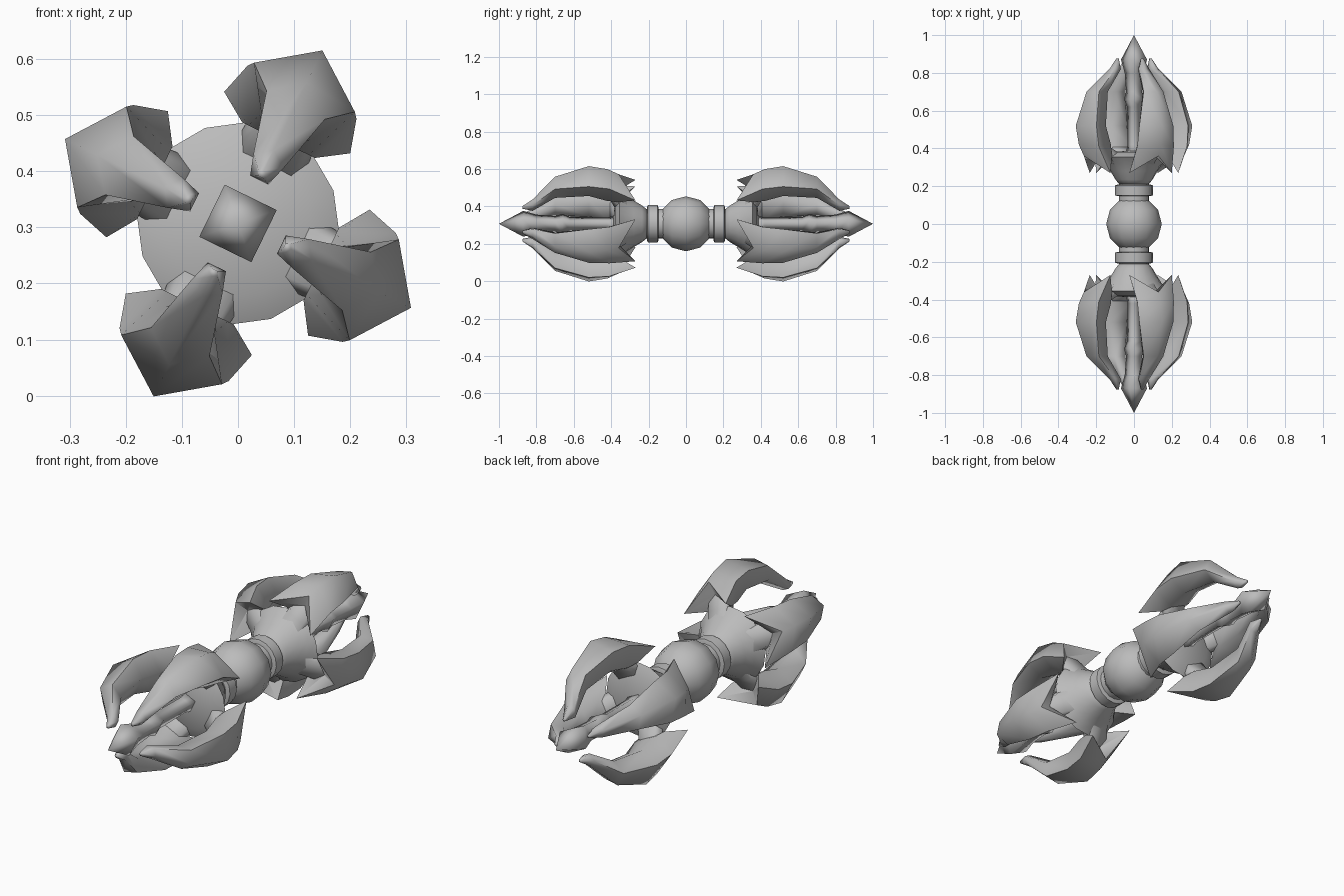
import bpy, bmesh, math
from mathutils import Vector

cube = bpy.data.objects.get("Cube")
if cube:
    bpy.data.objects.remove(cube, do_unlink=True)

AXIS_Z = 0.307
TURN = math.radians(64)   # direction of the first prong

metal = bpy.data.materials.new("grey_metal")
metal.use_nodes = True
GREY = (0.5, 0.5, 0.5, 1)
metal.diffuse_color = GREY
metal.node_tree.nodes["Principled BSDF"].inputs["Base Color"].default_value = GREY


def place(angle, side, radius, y):
    """Point given along a radial direction, sideways from it, and along the axis."""
    c, s = math.cos(angle), math.sin(angle)
    return Vector((c * radius - s * side, y, AXIS_Z + s * radius + c * side))


def loft(name, rings, smooth):
    """Skin a list of closed rings and cap both ends."""
    bm = bmesh.new()
    loops = [[bm.verts.new(p) for p in ring] for ring in rings]
    n = len(loops[0])
    for a, b in zip(loops, loops[1:]):
        for i in range(n):
            j = (i + 1) % n
            bm.faces.new((a[i], a[j], b[j], b[i]))
    bm.faces.new(loops[0])
    bm.faces.new(loops[-1])
    bmesh.ops.remove_doubles(bm, verts=bm.verts, dist=0.0005)
    bmesh.ops.recalc_face_normals(bm, faces=bm.faces)
    mesh = bpy.data.meshes.new(name)
    bm.to_mesh(mesh)
    bm.free()
    obj = bpy.data.objects.new(name, mesh)
    bpy.context.collection.objects.link(obj)
    mesh.materials.append(metal)
    bpy.ops.object.select_all(action='DESELECT')
    obj.select_set(True)
    bpy.context.view_layer.objects.active = obj
    bpy.ops.object.shade_smooth_by_angle(angle=math.radians(smooth))


def lathe(name, profile, sides, end=1, start=TURN, smooth=50):
    """Turn (y, radius) points around the long axis."""
    rings = [[place(start + math.tau * i / sides, 0, r, end * y) for i in range(sides)]
             for y, r in profile]
    loft(name, rings, smooth)


def prong(name, angle, end):
    # y, ridge radius, shoulder y, half width, shoulder radius, inner half width, inner radius
    sections = [
        (0.36, 0.295, 0.27, 0.125, 0.20, 0.072, 0.165),
        (0.42, 0.325, 0.41, 0.108, 0.26, 0.060, 0.165),
        (0.52, 0.343, 0.52, 0.100, 0.27, 0.050, 0.190),
        (0.70, 0.280, 0.70, 0.058, 0.235, 0.032, 0.170),
        (0.82, 0.145, 0.82, 0.030, 0.125, 0.018, 0.086),
        (0.875, 0.105, 0.875, 0.008, 0.10, 0.005, 0.092),
    ]
    # the first ring is the deep point of the notch between the barbs
    rings = [[place(angle, 0, 0.23, end * 0.37)] * 5]
    for y, ridge, ys, w, rs, wi, ri in sections:
        rings.append([place(angle, s, r, end * yy) for s, r, yy in (
            (0, ridge, y), (w, rs, ys), (wi, ri, y), (-wi, ri, y), (-w, rs, ys))])
    # drop the collapsed ring's own cap by skinning towards a tiny ring
    rings[0] = [p.lerp(rings[0][0], 0.98) for p in rings[1]]
    loft(name, rings, 80)


def arm(name, angle, end):
    # radius, back y, front y, half width
    rings = []
    for r, y0, y1, w in ((0.10, 0.29, 0.37, 0.07), (0.17, 0.335, 0.41, 0.065),
                         (0.25, 0.38, 0.48, 0.055)):
        mid = (y0 + y1) / 2
        rings.append([place(angle, s, r, end * y) for s, y in (
            (-w * 0.7, y0), (w * 0.7, y0), (w, mid), (w * 0.7, y1), (-w * 0.7, y1), (-w, mid))])
    loft(name, rings, 80)


# central grip ball
ball = [(-0.15 * math.cos(math.pi * i / 6), max(0.0, 0.147 * math.sin(math.pi * i / 6)))
        for i in range(7)]
lathe("grip_ball", ball, 12, start=math.pi / 2)

# mirrored heads
for label, end in (("front", -1), ("back", 1)):
    lathe(label + "_neck", [(0.11, 0.08), (0.25, 0.08)], 16, end)
    lathe(label + "_collar", [(0.148, 0.09), (0.152, 0.1), (0.204, 0.1), (0.208, 0.09)], 16, end)
    lathe(label + "_hub", [(0.206, 0.075), (0.235, 0.098), (0.28, 0.125), (0.32, 0.15),
                           (0.355, 0.18), (0.38, 0.13), (0.39, 0.0)], 16, end, smooth=80)
    lathe(label + "_spike", [(0.36, 0.05), (0.42, 0.036), (0.62, 0.038), (0.66, 0.056),
                             (0.70, 0.044), (0.80, 0.052), (0.87, 0.073), (1.0, 0.0)],
          4, end, TURN + math.pi / 4, 120)
    for k in range(4):
        angle = TURN + k * math.pi / 2
        arm(f"{label}_arm_{k + 1}", angle, end)
        prong(f"{label}_prong_{k + 1}", angle, end)
